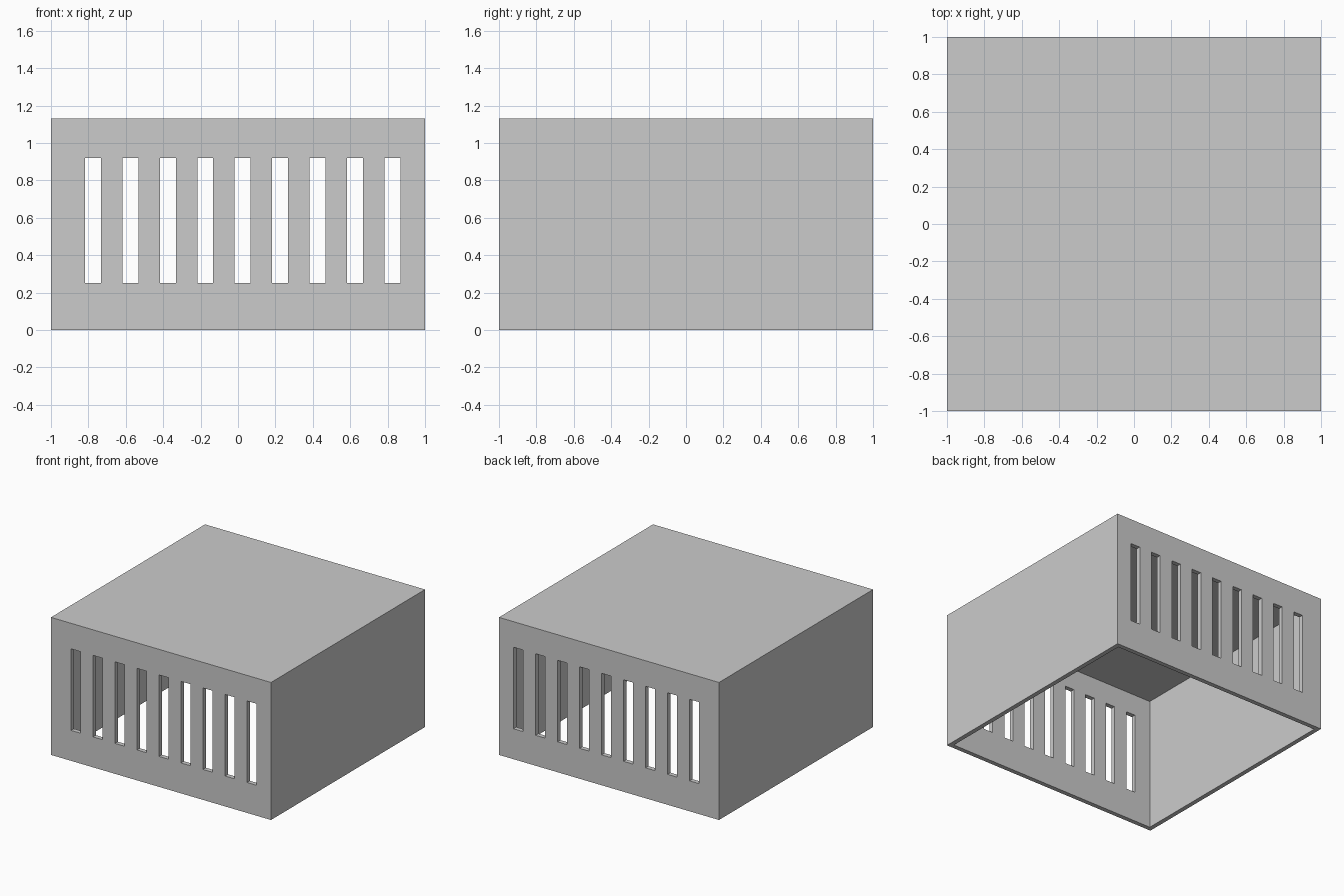
import bpy

if "Cube" in bpy.data.objects:
    bpy.data.objects.remove(bpy.data.objects["Cube"], do_unlink=True)

HEIGHT = 1.13
WALL = 0.037
SLOT_COUNT = 9
SLOT_WIDTH = 0.085
SLOT_PITCH = 0.2
SLOT_BOTTOM, SLOT_TOP = 0.25, 0.92
FIRST_SLOT_X = -0.775

grey = bpy.data.materials.new("plain grey")
grey.use_nodes = True
colour = (0.6, 0.6, 0.6, 1)
grey.diffuse_color = colour
grey.node_tree.nodes["Principled BSDF"].inputs["Base Color"].default_value = colour


def block(name, x, width, depth, bottom, top):
    """Box centred on y = 0 between two heights."""
    bpy.ops.mesh.primitive_cube_add(size=1, location=(x, 0, (bottom + top) / 2))
    obj = bpy.context.object
    obj.name = name
    obj.scale = (width, depth, top - bottom)
    bpy.ops.object.transform_apply(location=True, rotation=False, scale=True)
    obj.data.materials.append(grey)
    return obj


def cut(target, cutter):
    """Subtract the cutter, then remove it."""
    mod = target.modifiers.new("cut", "BOOLEAN")
    mod.operation = "DIFFERENCE"
    mod.solver = "EXACT"
    mod.object = cutter
    bpy.context.view_layer.objects.active = target
    bpy.ops.object.modifier_apply(modifier=mod.name)
    bpy.data.objects.remove(cutter, do_unlink=True)


# Box shell, open underneath
shell = block("vented_cover", 0, 2, 2, 0, HEIGHT)
inside = 2 - 2 * WALL
cut(shell, block("hollow_cutter", 0, inside, inside, -0.5, HEIGHT - WALL))

# Row of slots through the front and back walls
for i in range(SLOT_COUNT):
    x = FIRST_SLOT_X + i * SLOT_PITCH
    cut(shell, block("slot_cutter", x, SLOT_WIDTH, 3, SLOT_BOTTOM, SLOT_TOP))
